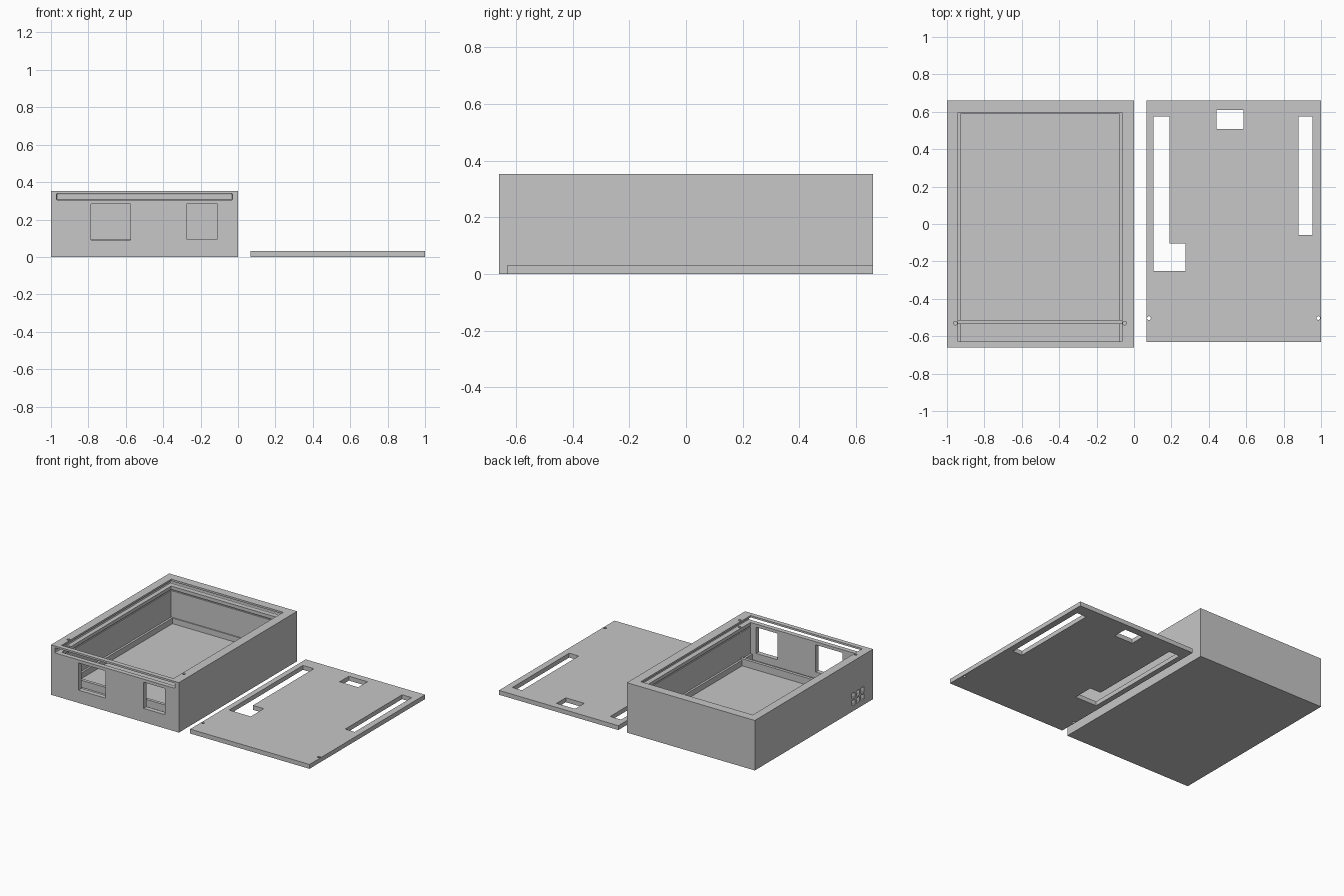
import bpy

cube = bpy.data.objects.get("Cube")
if cube:
    bpy.data.objects.remove(cube, do_unlink=True)

grey = bpy.data.materials.new("plain_grey")
grey.use_nodes = True
grey.diffuse_color = (0.57, 0.57, 0.57, 1)
grey.node_tree.nodes["Principled BSDF"].inputs["Base Color"].default_value = (0.57, 0.57, 0.57, 1)


def block(name, x, y, z):
    """Box spanning the given (low, high) ranges."""
    spans = (x, y, z)
    bpy.ops.mesh.primitive_cube_add(size=1, location=[(a + b) / 2 for a, b in spans])
    ob = bpy.context.object
    ob.name = name
    ob.scale = [b - a for a, b in spans]
    bpy.ops.object.transform_apply(location=True, rotation=False, scale=True)
    ob.data.materials.append(grey)
    return ob


def pin(x, y, z):
    bpy.ops.mesh.primitive_cylinder_add(vertices=24, radius=0.01, depth=z[1] - z[0],
                                        location=(x, y, (z[0] + z[1]) / 2))
    ob = bpy.context.object
    ob.data.materials.append(grey)
    return ob


def combine(target, tool, operation="DIFFERENCE"):
    """Apply a boolean and drop the tool object."""
    mod = target.modifiers.new("shape", "BOOLEAN")
    mod.operation = operation
    mod.solver = "EXACT"
    mod.object = tool
    bpy.context.view_layer.objects.active = target
    bpy.ops.object.modifier_apply(modifier=mod.name)
    bpy.data.objects.remove(tool, do_unlink=True)


# Case body with stepped cavity
case = block("case_body", (-1, 0), (-0.66, 0.66), (0, 0.353))
cuts = [
    ((-0.94, -0.065), (-0.627, 0.597), (0.085, 0.5)),    # main cavity
    ((-0.925, -0.08), (-0.627, 0.59), (0.045, 0.2)),     # floor recess
    ((-0.948, -0.057), (-0.627, 0.605), (0.272, 0.28)),  # thin wall groove
    ((-0.785, -0.575), (-0.8, -0.5), (0.09, 0.282)),     # wide front window
    ((-0.275, -0.11), (-0.8, -0.5), (0.097, 0.282)),     # narrow front window
]
for spans in cuts:
    combine(case, block("cutter", *spans))

# Sliding lid slot with softened corners, open at the front
slot = block("slot_cutter", (-0.97, -0.03), (-0.8, 0.63), (0.304, 0.34))
bevel = slot.modifiers.new("soft_corners", "BEVEL")
bevel.width = 0.006
bevel.segments = 2
combine(case, slot)

# Locking pin holes beside the opening
for x in (-0.955, -0.05):
    combine(case, pin(x, -0.53, (0.27, 0.4)))

# Small vent grid in the side wall
for col in range(3):
    for row in range(2):
        y, z = -0.56 + col * 0.052, 0.04 + row * 0.05
        combine(case, block("cutter", (-1.1, -0.95), (y, y + 0.033), (z, z + 0.038)))

# Low board stop across the floor
combine(case, block("board_stop", (-0.95, -0.055), (-0.535, -0.513), (0.03, 0.095)), "UNION")

# Sliding lid, laid flat beside the case
lid = block("sliding_lid", (0.067, 1), (-0.63, 0.66), (0, 0.031))
through = (-0.1, 0.1)
for x, y in [
    ((0.105, 0.19), (-0.2, 0.575)),
    ((0.105, 0.275), (-0.25, -0.105)),
    ((0.88, 0.955), (-0.06, 0.575)),
    ((0.44, 0.585), (0.507, 0.61)),
]:
    combine(lid, block("cutter", x, y, through))
for x in (0.08, 0.985):
    combine(lid, pin(x, -0.503, through))
